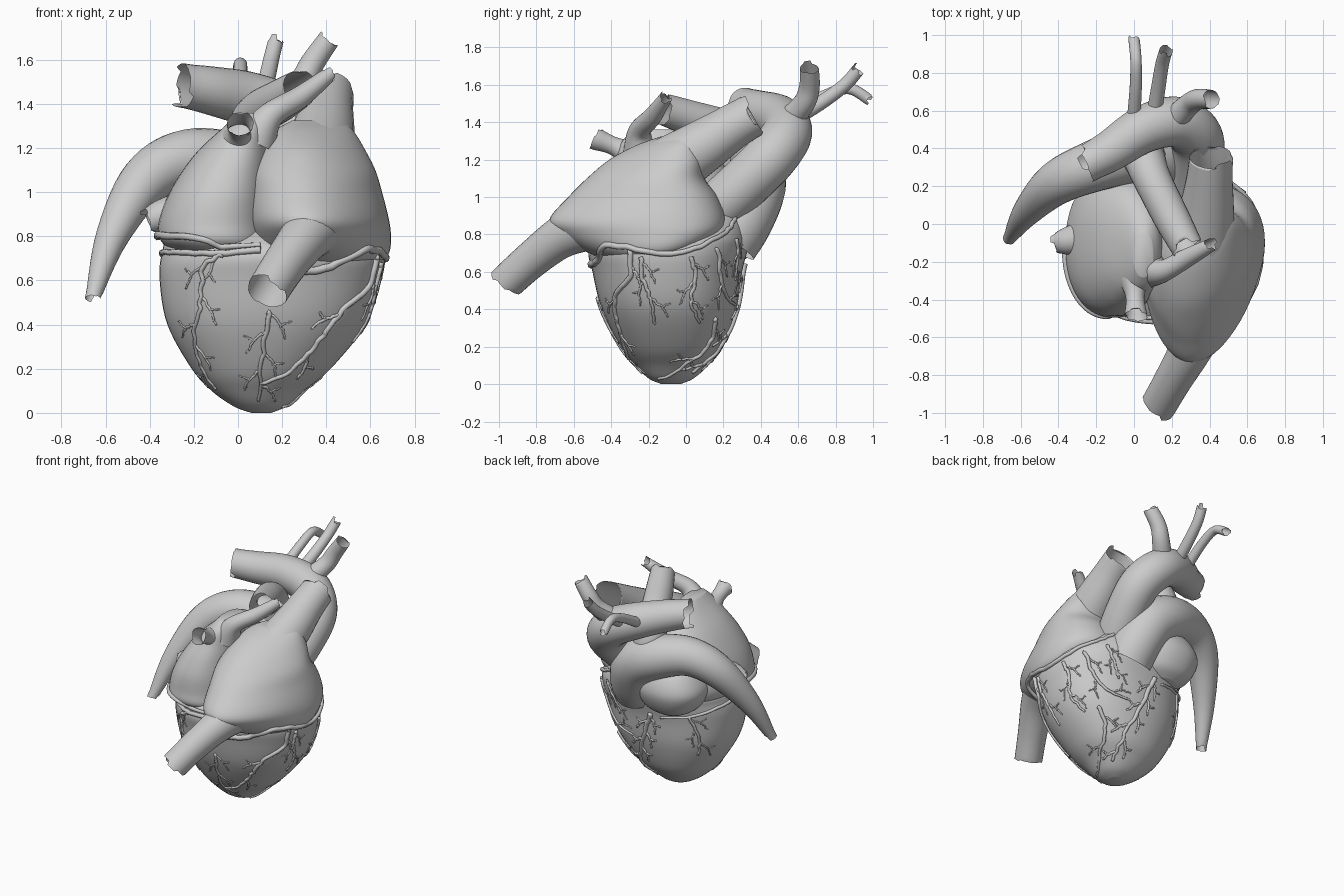
import bpy, random
from math import sin, cos, pi, copysign
from mathutils import Vector
from mathutils.bvhtree import BVHTree

random.seed(4)


def smooth_path(rows, steps):
    """Catmull-Rom interpolation of rows of any length."""
    out = []
    n = len(rows)
    for i in range(n - 1):
        a, b, c, d = rows[max(i - 1, 0)], rows[i], rows[i + 1], rows[min(i + 2, n - 1)]
        for s in range(steps):
            t = s / steps
            out.append([0.5 * (2 * q + (r - p) * t + (2 * p - 5 * q + 4 * r - w) * t * t
                               + (3 * q - p - 3 * r + w) * t ** 3)
                        for p, q, r, w in zip(a, b, c, d)])
    out.append(list(rows[-1]))
    return out


def skin(rings, closed, verts, faces):
    """Append a skin over equal-sized rings to the vertex and face lists."""
    base, n = len(verts), len(rings[0])
    for r in rings:
        verts.extend(r)
    for i in range(len(rings) - 1):
        for j in range(n):
            k = (j + 1) % n
            faces.append((base + i * n + j, base + i * n + k,
                          base + (i + 1) * n + k, base + (i + 1) * n + j))
    if closed:
        faces.append(tuple(base + j for j in reversed(range(n))))
        faces.append(tuple(base + (len(rings) - 1) * n + j for j in range(n)))


def make(name, verts, faces):
    me = bpy.data.meshes.new(name)
    me.from_pydata([tuple(v) for v in verts], [], faces)
    me.update()
    me.shade_smooth()
    ob = bpy.data.objects.new(name, me)
    bpy.context.collection.objects.link(ob)
    return ob


def chamber(name, rows, egg=0.0, shear=0.0, power=2.2, seg=56):
    """Stack of rounded sections: z, x0, x1, y0, y1."""
    rings = []
    for z, x0, x1, y0, y1 in smooth_path(rows, 6):
        ring = []
        for j in range(seg):
            a = 2 * pi * j / seg
            c = copysign(abs(cos(a)) ** (2 / power), cos(a))
            s = copysign(abs(sin(a)) ** (2 / power), sin(a))
            ring.append(Vector(((x0 + x1) / 2 + (x1 - x0) / 2 * c * (1 + egg * s) + shear * s,
                                (y0 + y1) / 2 + (y1 - y0) / 2 * s, z)))
        rings.append(ring)
    verts, faces = [], []
    skin(rings, True, verts, faces)
    return make(name, verts, faces), verts, faces


def tube_rings(rows, seg, torn=0.0):
    """Rings along a path of x, y, z, radius; the far end may be torn."""
    pts = [Vector(r[:3]) for r in rows]
    u, rings = Vector((0.31, 0.2, 0.93)), []
    tear = [random.uniform(-torn, torn) for _ in range(seg // 4 + 1)]
    for i, p in enumerate(pts):
        t = (pts[min(i + 1, len(pts) - 1)] - pts[max(i - 1, 0)]).normalized()
        u = (u - t * u.dot(t)).normalized()
        v = t.cross(u)
        ring = [p + rows[i][3] * (u * cos(2 * pi * j / seg) + v * sin(2 * pi * j / seg))
                for j in range(seg)]
        if i == len(pts) - 1:
            ring = [q + t * tear[j // 4] for j, q in enumerate(ring)]
        rings.append(ring)
    return rings


def great_vessel(name, rows, torn=0.02, seg=28):
    verts, faces = [], []
    skin(tube_rings(smooth_path(rows, 7), seg, torn), False, verts, faces)
    return make(name, verts, faces)


# Chambers
ventricles = chamber("ventricles", [
    (0.0, 0.06, 0.15, -0.13, -0.03), (0.03, -0.02, 0.22, -0.2, 0.04),
    (0.1, -0.12, 0.3, -0.27, 0.12), (0.2, -0.21, 0.42, -0.35, 0.2),
    (0.4, -0.32, 0.58, -0.45, 0.27), (0.6, -0.355, 0.65, -0.5, 0.3),
    (0.72, -0.345, 0.665, -0.52, 0.33), (0.8, -0.3, 0.62, -0.44, 0.34),
    (0.92, -0.05, 0.45, -0.2, 0.31), (0.98, 0.1, 0.32, 0.0, 0.24)])
right_atrium = chamber("right_atrium", [
    (0.66, 0.25, 0.6, -0.42, -0.1), (0.72, 0.12, 0.66, -0.56, 0.06),
    (0.8, 0.07, 0.67, -0.68, 0.18), (0.88, 0.05, 0.66, -0.73, 0.21),
    (1.0, 0.05, 0.63, -0.63, 0.17), (1.1, 0.06, 0.6, -0.53, 0.1),
    (1.2, 0.11, 0.55, -0.41, 0.1), (1.28, 0.17, 0.5, -0.26, 0.07),
    (1.325, 0.25, 0.45, -0.13, 0.02)],
    egg=0.22, shear=0.05, power=2.1)
left_atrium = chamber("left_atrium", [
    (0.72, -0.28, 0.15, -0.42, 0.2), (0.78, -0.35, 0.15, -0.49, 0.25),
    (0.86, -0.36, 0.15, -0.49, 0.27), (0.98, -0.32, 0.15, -0.48, 0.27),
    (1.1, -0.25, 0.15, -0.44, 0.24),
    (1.2, -0.17, 0.15, -0.39, 0.18), (1.3, -0.06, 0.14, -0.34, 0.07),
    (1.36, 0.0, 0.1, -0.28, -0.05)], power=2.25)
chamber("left_atrial_appendage", [
    (0.67, -0.14, 0.08, 0.1, 0.32), (0.73, -0.24, 0.18, 0.0, 0.4),
    (0.86, -0.3, 0.23, -0.05, 0.45), (0.98, -0.24, 0.18, 0.0, 0.41),
    (1.05, -0.14, 0.08, 0.1, 0.32)], shear=-0.02)

# Great vessels
great_vessel("inferior_vena_cava", [
    (0.37, -0.48, 0.87, 0.15), (0.3, -0.66, 0.79, 0.115),
    (0.21, -0.82, 0.67, 0.1), (0.13, -0.96, 0.545, 0.095)])
great_vessel("superior_vena_cava", [
    (0.36, -0.1, 1.15, 0.17), (0.385, 0.08, 1.265, 0.145),
    (0.4, 0.24, 1.37, 0.123), (0.41, 0.36, 1.44, 0.115)], 0.03)
great_vessel("pulmonary_trunk", [
    (0.24, 0.22, 0.76, 0.17), (0.22, 0.29, 0.87, 0.17), (0.15, 0.36, 1.02, 0.165),
    (0.0, 0.37, 1.11, 0.155), (-0.23, 0.3, 1.15, 0.135), (-0.42, 0.21, 1.05, 0.115),
    (-0.57, 0.06, 0.8, 0.075), (-0.655, -0.07, 0.53, 0.035)], 0.03)
great_vessel("right_pulmonary_artery", [
    (0.05, 0.36, 1.12, 0.12), (0.06, 0.33, 1.28, 0.11), (0.1, 0.23, 1.36, 0.1),
    (0.2, 0.03, 1.42, 0.095), (0.28, -0.12, 1.47, 0.085)])
great_vessel("aorta", [
    (0.28, 0.1, 0.88, 0.14), (0.33, 0.3, 1.06, 0.14), (0.33, 0.46, 1.22, 0.14),
    (0.22, 0.54, 1.345, 0.135), (0.05, 0.5, 1.42, 0.125), (-0.12, 0.39, 1.46, 0.11),
    (-0.23, 0.33, 1.48, 0.1)], 0.05)
great_vessel("arch_branch_right", [
    (0.2, 0.54, 1.4, 0.07), (0.29, 0.63, 1.5, 0.06),
    (0.34, 0.66, 1.59, 0.055), (0.41, 0.66, 1.69, 0.05)])
great_vessel("arch_branch_middle", [
    (0.11, 0.6, 1.43, 0.04), (0.13, 0.73, 1.51, 0.038),
    (0.15, 0.85, 1.6, 0.036), (0.17, 0.92, 1.68, 0.035)])
great_vessel("arch_branch_left", [
    (0.0, 0.58, 1.45, 0.035), (0.01, 0.74, 1.54, 0.032),
    (0.01, 0.87, 1.58, 0.03), (0.0, 0.98, 1.52, 0.03)])

# Pulmonary veins
great_vessel("pulmonary_vein_side", [
    (-0.24, -0.07, 0.91, 0.1), (-0.35, -0.09, 0.89, 0.075), (-0.405, -0.1, 0.87, 0.055)])
great_vessel("pulmonary_vein_back", [
    (0.0, -0.28, 1.22, 0.09), (0.005, -0.38, 1.27, 0.05), (0.01, -0.48, 1.31, 0.06)])
great_vessel("pulmonary_vein_long", [
    (0.08, -0.24, 1.24, 0.1), (0.15, -0.25, 1.35, 0.06),
    (0.28, -0.18, 1.43, 0.05), (0.41, -0.11, 1.53, 0.035)])

# Surface of the chambers, used to lay the coronary vessels on
all_v, all_f = [], []
for _, v, f in (ventricles, right_atrium, left_atrium):
    off = len(all_v)
    all_v += v
    all_f += [tuple(i + off for i in face) for face in f]
surface = BVHTree.FromPolygons(all_v, all_f)
CENTRE = Vector((0.13, -0.08, 0.5))


def lay(p, r):
    d = (Vector(p) - CENTRE).normalized()
    hit = surface.ray_cast(CENTRE + d * 2, -d)
    return hit[0] + d * r * 0.3, d


def coronary(name, path, r, twigs=0, wobble=0.008):
    """Winding vessel on the surface, with side twigs that fork once."""
    verts, faces = [], []

    def strand(pts, r0, r1, wob):
        fine = smooth_path(pts, 6)
        rows = []
        for i, p in enumerate(fine):
            rad = r0 + (r1 - r0) * i / (len(fine) - 1)
            q, _ = lay([c + random.uniform(-wob, wob) for c in p], rad)
            rows.append((*q, rad))
        skin(tube_rings(smooth_path(rows, 2), 8), True, verts, faces)
        return [Vector(row[:3]) for row in rows]

    line = strand(path, r, r * 0.55, wobble)
    for k in range(twigs):
        i = int(len(line) * (k + 0.7) / (twigs + 0.7)) - 1
        p, q = line[i], line[min(i + 2, len(line) - 1)]
        ahead = (q - line[max(i - 2, 0)]).normalized()
        side = ahead.cross(lay(p, r)[1]) * (1 if k % 2 else -1)
        out = p + (side * 0.7 + ahead * 0.8) * 0.07
        strand([p, out, out + (side * 0.3 + ahead) * 0.07], r * 0.55, r * 0.35, 0.005)
        strand([out, out + (side - ahead * 0.2) * 0.05], r * 0.4, r * 0.3, 0.004)
    return make(name, verts, faces)


# Vessels in the groove between atria and ventricles
coronary("coronary_sinus", [(-0.32, -0.12, 0.775), (-0.27, -0.35, 0.775), (-0.1, -0.5, 0.775),
                            (0.1, -0.52, 0.775)], 0.02, 0, 0)
coronary("circumflex_artery", [(0.1, -0.52, 0.74), (-0.1, -0.5, 0.735), (-0.3, -0.33, 0.735),
                               (-0.35, 0.0, 0.72), (-0.25, 0.25, 0.68), (0.0, 0.31, 0.63)],
         0.016, 0, 0.003)
coronary("right_coronary_artery", [(0.28, -0.54, 0.65), (0.42, -0.52, 0.67), (0.58, -0.38, 0.73),
                                   (0.68, -0.15, 0.7), (0.66, 0.05, 0.73), (0.52, 0.22, 0.82),
                                   (0.4, 0.27, 0.9)], 0.02, 0, 0.004)
# Front branches
coronary("posterior_branch", [(0.14, -0.5, 0.46), (0.12, -0.45, 0.3), (0.1, -0.35, 0.15),
                              (0.09, -0.24, 0.05)], 0.012, 5)
coronary("right_marginal_branch", [(0.62, -0.3, 0.71), (0.6, -0.3, 0.58), (0.47, -0.38, 0.46),
                                   (0.38, -0.38, 0.32), (0.25, -0.33, 0.2), (0.1, -0.3, 0.14)],
         0.016, 3)
coronary("left_marginal_branch", [(-0.08, -0.5, 0.72), (-0.17, -0.46, 0.66), (-0.19, -0.43, 0.5),
                                  (-0.22, -0.35, 0.35), (-0.18, -0.25, 0.2), (-0.1, -0.2, 0.1)],
         0.012, 6)
# Right side branches
for i, ys in enumerate([(-0.24, -0.24, -0.19, -0.17), (0.03, 0.06, 0.03, 0.08)]):
    coronary("side_branch_%d" % (i + 1), [(0.65, ys[0], 0.68), (0.64, ys[1], 0.57),
             (0.6, ys[2], 0.45), (0.52, ys[3], 0.32)], 0.013, 3)
coronary("acute_margin_branch", [(0.45, 0.16, 0.35), (0.38, 0.15, 0.2), (0.3, 0.0, 0.1),
                                 (0.2, -0.14, 0.05)], 0.014, 2)
# Back branches
coronary("anterior_branch", [(0.08, 0.31, 0.64), (0.13, 0.28, 0.5), (0.19, 0.24, 0.36),
                             (0.23, 0.14, 0.2), (0.22, 0.03, 0.09)], 0.018, 8)
coronary("conus_branch", [(0.6, 0.18, 0.74), (0.55, 0.21, 0.56), (0.42, 0.26, 0.44),
                          (0.25, 0.27, 0.42)], 0.013, 3)
coronary("upper_conus_branch", [(0.46, 0.28, 0.78), (0.43, 0.29, 0.68), (0.38, 0.3, 0.56)],
         0.012, 3)
coronary("left_wall_branch", [(-0.2, 0.25, 0.66), (-0.23, 0.18, 0.5), (-0.2, 0.14, 0.35)], 0.012, 3)
